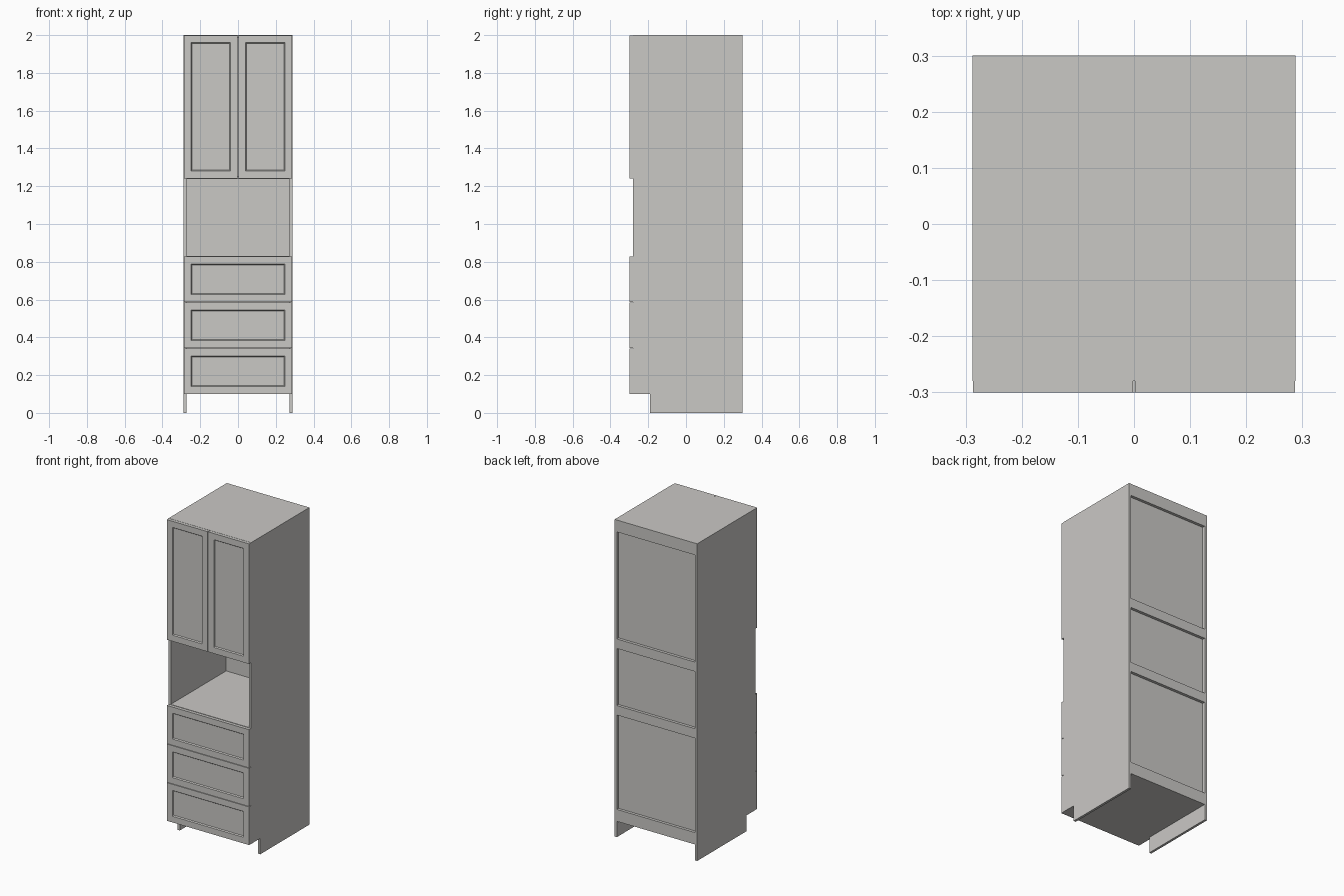
import bpy, bmesh
from mathutils import Vector

if "Cube" in bpy.data.objects:
    bpy.data.objects.remove(bpy.data.objects["Cube"])

mat = bpy.data.materials.new("warm_light_grey")
mat.diffuse_color = (0.59, 0.58, 0.56, 1)
mat.use_nodes = True
mat.node_tree.nodes["Principled BSDF"].inputs["Base Color"].default_value = mat.diffuse_color

W, T = 0.288, 0.015          # half width, board thickness
FRONT, CARCASS, BACK = -0.30, -0.28, 0.30


def finish(bm, name):
    bmesh.ops.recalc_face_normals(bm, faces=bm.faces)
    me = bpy.data.meshes.new(name)
    bm.to_mesh(me)
    bm.free()
    me.materials.append(mat)
    ob = bpy.data.objects.new(name, me)
    bpy.context.collection.objects.link(ob)
    return ob


def box_bm(x0, x1, y0, y1, z0, z1):
    bm = bmesh.new()
    bmesh.ops.create_cube(bm, size=1)
    for v in bm.verts:
        v.co = Vector((x0 if v.co.x < 0 else x1,
                       y0 if v.co.y < 0 else y1,
                       z0 if v.co.z < 0 else z1))
    return bm


def board(name, x0, x1, y0, y1, z0, z1):
    return finish(box_bm(x0, x1, y0, y1, z0, z1), name)


def panel_front(name, x0, x1, z0, z1):
    """Door or drawer front with a sunk centre panel and sloped moulding."""
    bm = box_bm(x0, x1, FRONT, CARCASS, z0, z1)
    bm.normal_update()
    face = min(bm.faces, key=lambda f: f.calc_center_median().y)
    bmesh.ops.inset_region(bm, faces=[face], thickness=0.055)
    bmesh.ops.inset_region(bm, faces=[face], thickness=0.007, depth=-0.007)
    finish(bm, name)


# Side boards with toe-kick notch
profile = [(-0.19, 0), (BACK, 0), (BACK, 2), (CARCASS, 2), (CARCASS, 0.10), (-0.19, 0.10)]
for side, s in (("left", -1), ("right", 1)):
    bm = bmesh.new()
    f = bm.faces.new([bm.verts.new((s * W, y, z)) for y, z in profile])
    r = bmesh.ops.extrude_face_region(bm, geom=[f])
    bmesh.ops.translate(bm, vec=(-s * T, 0, 0),
                        verts=[g for g in r["geom"] if isinstance(g, bmesh.types.BMVert)])
    finish(bm, side + "_side_board")

# Horizontal boards
X = W - T
board("bottom_board", -X, X, CARCASS, BACK, 0.10, 0.115)
board("niche_floor", -X, X, CARCASS, 0.28, 0.815, 0.83)
board("niche_ceiling", -X, X, CARCASS, 0.28, 1.237, 1.252)
board("top_board", -X, X, CARCASS, BACK, 1.985, 2.0)

# Back sheet and the rails behind it
board("back_sheet", -X, X, 0.272, 0.282, 0.115, 1.985)
for name, z in (("bottom", 0.115), ("lower_middle", 0.77), ("upper_middle", 1.19), ("top", 1.925)):
    board(name + "_back_rail", -X, X, 0.282, BACK, z, z + 0.06)

# Doors
for side, s in (("left", -1), ("right", 1)):
    a, b = sorted((s * 0.002, s * 0.287))
    panel_front(side + "_door", a, b, 1.242, 1.999)

# Drawer fronts
for i, name in enumerate(("bottom", "middle", "top")):
    z = 0.10 + i * 0.2435
    panel_front(name + "_drawer_front", -0.287, 0.287, z, z + 0.2405)
